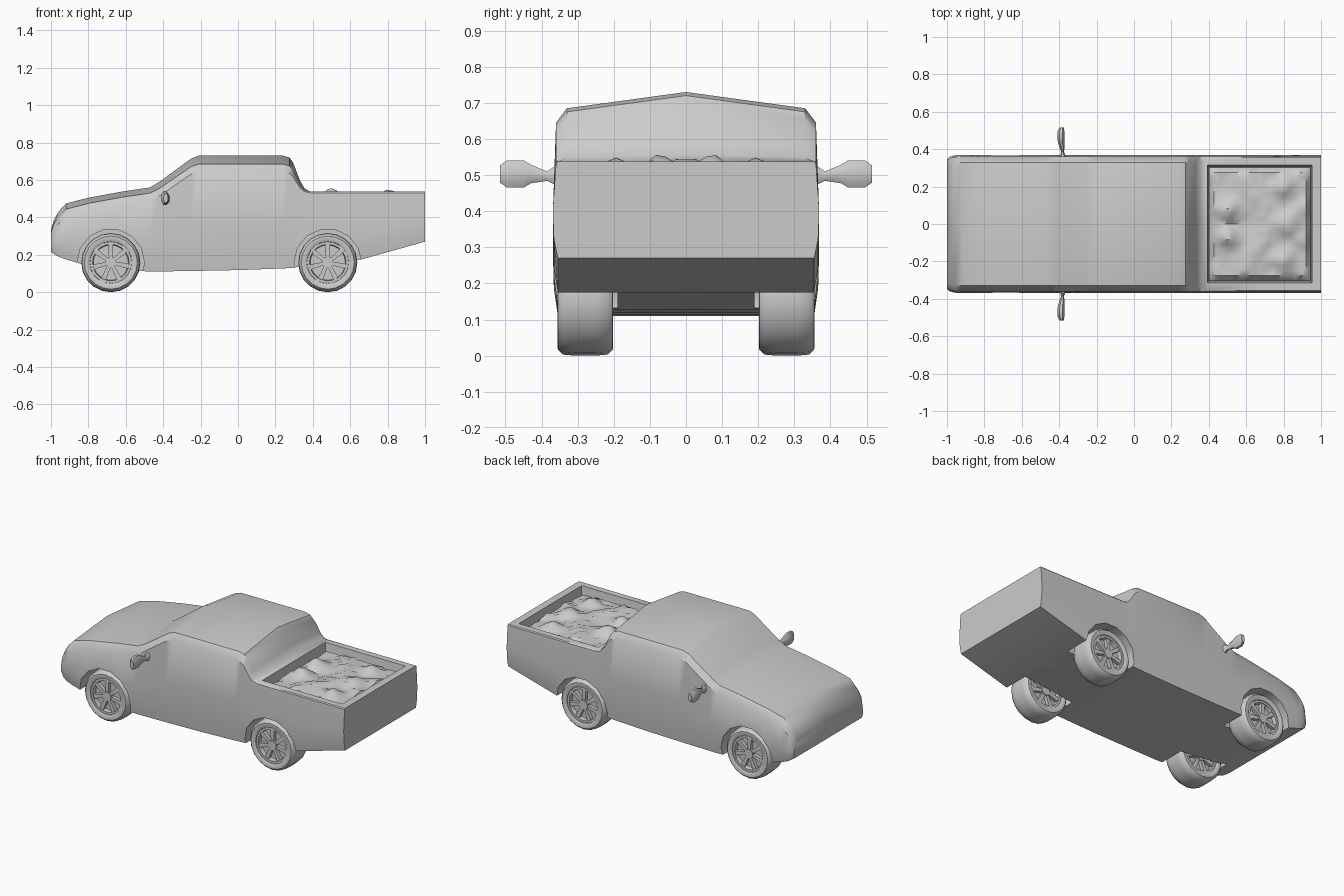
import bpy, bmesh, math, random
from mathutils import Matrix, Vector

if "Cube" in bpy.data.objects:
    bpy.data.objects.remove(bpy.data.objects["Cube"])

random.seed(4)


def finish(name, bm, angle=35):
    bmesh.ops.recalc_face_normals(bm, faces=bm.faces)
    me = bpy.data.meshes.new(name)
    bm.to_mesh(me)
    bm.free()
    ob = bpy.data.objects.new(name, me)
    bpy.context.collection.objects.link(ob)
    smooth(ob, angle)
    return ob


def smooth(ob, angle):
    bpy.ops.object.select_all(action='DESELECT')
    ob.select_set(True)
    bpy.context.view_layer.objects.active = ob
    bpy.ops.object.shade_smooth_by_angle(angle=math.radians(angle))


def loft(bm, rings, wrap=False):
    """Skin a list of closed rings; wrap joins last to first, else cap the ends."""
    vs = [[bm.verts.new(p) for p in r] for r in rings]
    n = len(vs[0])
    for k in range(len(vs) - (0 if wrap else 1)):
        a, b = vs[k], vs[(k + 1) % len(vs)]
        for i in range(n):
            j = (i + 1) % n
            bm.faces.new((a[i], a[j], b[j], b[i]))
    if not wrap:
        bm.faces.new(vs[0])
        bm.faces.new(vs[-1])


def circle(r, y, n, c=(0, 0, 0)):
    return [(c[0] + r * math.cos(2 * math.pi * i / n), c[1] + y,
             c[2] + r * math.sin(2 * math.pi * i / n)) for i in range(n)]


def cut(ob, cutter):
    m = ob.modifiers.new("cut", 'BOOLEAN')
    m.operation, m.solver, m.object = 'DIFFERENCE', 'EXACT', cutter
    bpy.context.view_layer.objects.active = ob
    bpy.ops.object.modifier_apply(modifier=m.name)
    bpy.data.objects.remove(cutter)


# Body: cross-sections along x (x, top, bottom, width factor, crown drop, edge drop)
stations = [
    (-1.0, .33, .215, .94, .012, .02), (-.985, .385, .205, .975, .02, .03),
    (-.96, .43, .19, .995, .028, .035), (-.92, .474, .175, 1, .03, .04),
    (-.80, .505, .14, 1, .03, .04), (-.62, .538, .12, 1, .03, .04),
    (-.47, .56, .11, 1, .03, .04), (-.42, .59, .111, 1, .035, .04),
    (-.25, .715, .113, 1, .043, .04), (-.21, .73, .114, 1, .045, .04),
    (.0, .73, .118, 1, .045, .04), (.24, .73, .127, 1, .045, .04),
    (.275, .72, .129, 1, .045, .04), (.295, .692, .13, 1, .04, .035),
    (.33, .60, .137, 1, .02, .02), (.355, .556, .14, 1, .008, .01),
    (.385, .538, .143, 1, .001, .006), (.66, .538, .175, 1, .001, .006),
    (1.0, .538, .27, 1, .001, .006)]
rings = []
for x, zt, zb, w, d, e in stations:
    ys = .33 + (.025 if d < .005 else 0)
    zs = zt - d - e
    half = [(ys * w, zt - d), (.36 * w, zs), (.369 * w, zb + (zs - zb) * .5),
            (.366 * w, zb + (zs - zb) * .2), (.355 * w, zb)]
    rings.append([(x, 0, zt)] + [(x, y, z) for y, z in half]
                 + [(x, 0, zb)] + [(x, -y, z) for y, z in reversed(half)])
bm = bmesh.new()
loft(bm, rings)
body = finish("truck_body", bm)

# Wheel wells and load bed cut out of the body
AXLES = (-.68, .48)
for x in AXLES:
    for s in (-1, 1):
        bm = bmesh.new()
        loft(bm, [circle(.18, s * .19, 14, (x, 0, .158)), circle(.18, s * .5, 14, (x, 0, .158))])
        cut(body, finish("well_cutter", bm))
bm = bmesh.new()
bed = lambda x0, x1, y, z: [(x0, -y, z), (x1, -y, z), (x1, y, z), (x0, y, z)]
loft(bm, [bed(.40, .945, .305, .46), bed(.39, .955, .318, .56)])
cut(body, finish("bed_cutter", bm))
smooth(body, 35)

# Lumpy load in the bed, symmetric across the middle
peaks = [(.50, .07, .055, .05), (.64, .14, .02, .08), (.80, .20, .045, .05),
         (.82, 0, .045, .06), (.60, .24, .02, .06), (.90, .09, .02, .05), (.70, .04, .02, .06)]
bm = bmesh.new()
NX, NY = 22, 11
height = {}
for i in range(NX + 1):
    for j in range(NY + 1):
        x, y = .402 + .541 * i / NX, .303 * j / NY
        z = .503 + sum(h * math.exp(-((x - a) ** 2 + (y - b) ** 2) / r ** 2) for a, b, h, r in peaks)
        z += random.uniform(-.006, .006)
        if i in (0, NX) or j == NY:
            z = .475
        height[i, j] = (x, y, z)
grid = [[bm.verts.new((height[i, abs(j)][0], math.copysign(height[i, abs(j)][1], j),
                       height[i, abs(j)][2])) for j in range(-NY, NY + 1)] for i in range(NX + 1)]
for i in range(NX):
    for j in range(2 * NY):
        bm.faces.new((grid[i][j], grid[i + 1][j], grid[i + 1][j + 1], grid[i][j + 1]))
finish("bed_load", bm, 40)

# Wheels: turned tyre plus spoked rim on both faces
half = [(.107, .05), (.112, .07), (.122, .077), (.142, .076), (.155, .062), (.158, .03)]
profile = half + [(r, -y) for r, y in reversed(half)]
for x, end in zip(AXLES, ("front", "rear")):
    for s, side in ((-1, "right"), (1, "left")):
        c = (x, s * .279, .158)
        bm = bmesh.new()
        loft(bm, [circle(r, y, 20, c) for r, y in profile], wrap=True)
        finish(f"{end}_{side}_tyre", bm, 40)
        bm = bmesh.new()
        loft(bm, [circle(.109, -.04, 20, c), circle(.109, .04, 20, c)])
        loft(bm, [circle(.03, -.066, 12, c), circle(.03, .066, 12, c)])
        for f in (-1, 1):
            # Outer lip of the rim
            loft(bm, [circle(r, f * y, 20, c) for r, y in
                      ((.112, .04), (.112, .066), (.098, .066), (.094, .04))], wrap=True)
            # Spokes, wider at the lip
            for k in range(7):
                rot = Matrix.Translation(c) @ Matrix.Rotation(2 * math.pi * k / 7 + .2, 4, 'Y')
                loft(bm, [[rot @ Vector((r, f * y, z)) for y, z in
                           ((.038, -w), (.062, -w), (.062, w), (.038, w))]
                          for r, w in ((.02, .009), (.10, .014))])
        finish(f"{end}_{side}_rim", bm, 30)

# Door mirrors: lofted ovals (y, x centre, x radius, z centre, z radius)
ovals = [(.352, -.38, .02, .50, .032), (.385, -.382, .009, .497, .013),
         (.43, -.388, .018, .503, .026), (.45, -.39, .021, .503, .038),
         (.495, -.391, .02, .503, .038), (.515, -.386, .013, .503, .024)]
for s, side in ((-1, "right"), (1, "left")):
    bm = bmesh.new()
    loft(bm, [[(xc + rx * math.cos(t * math.pi / 4 + .39), s * y, zc + rz * math.sin(t * math.pi / 4 + .39) * 1.08)
               for t in range(8)] for y, xc, rx, zc, rz in ovals])
    finish(f"{side}_door_mirror", bm, 40)
